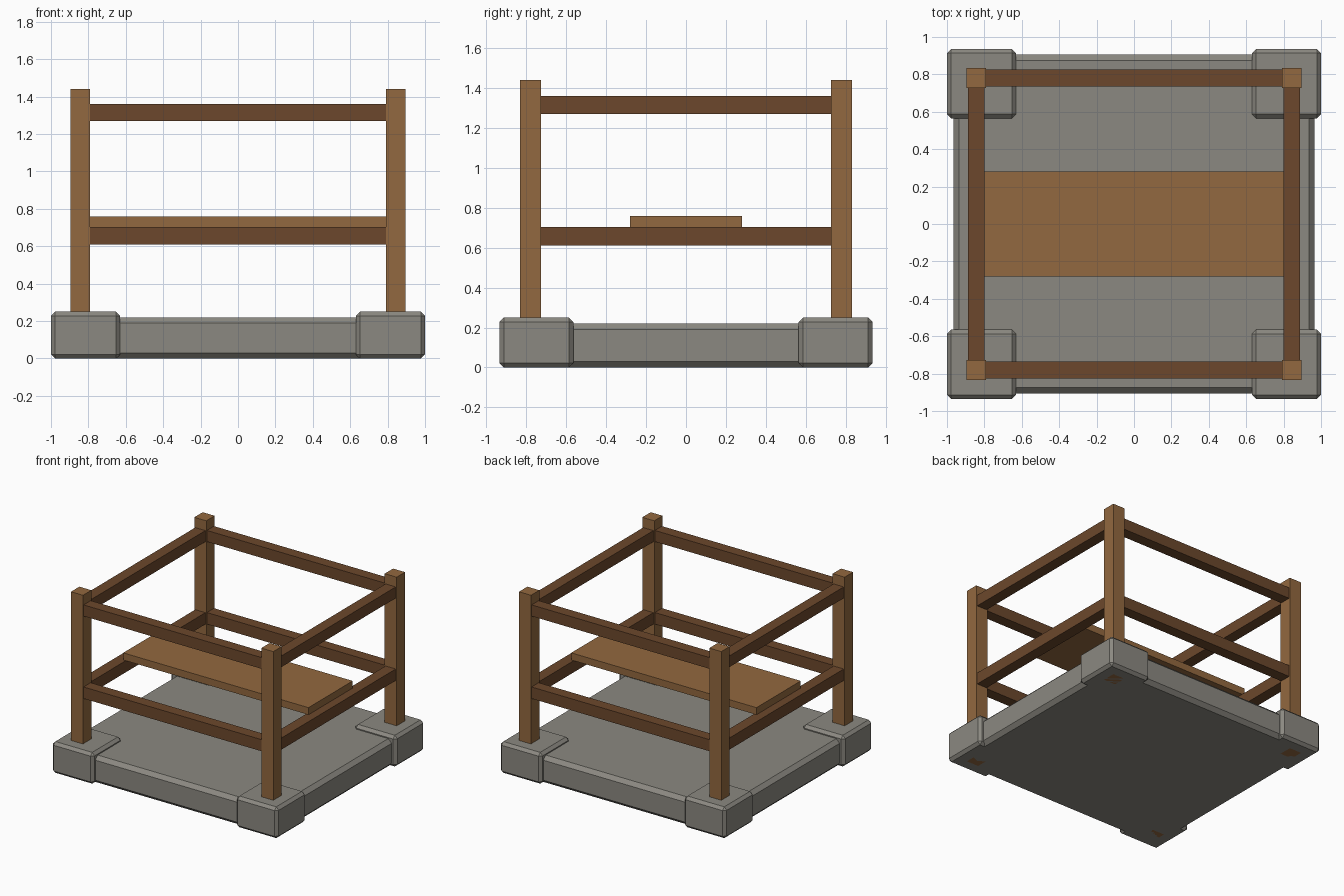
import bpy

cube = bpy.data.objects.get("Cube")
if cube:
    bpy.data.objects.remove(cube, do_unlink=True)


def material(name, rgb):
    mat = bpy.data.materials.new(name)
    mat.use_nodes = True
    mat.diffuse_color = (*rgb, 1)
    mat.node_tree.nodes["Principled BSDF"].inputs["Base Color"].default_value = (*rgb, 1)
    return mat


stone = material("grey stone", (0.26, 0.25, 0.22))
light_wood = material("light wood", (0.29, 0.14, 0.05))
dark_wood = material("dark wood", (0.15, 0.064, 0.025))


def box(name, mat, x, y, z, bevel=0):
    """Box spanning the given (low, high) ranges, with optional chamfered edges."""
    ranges = (x, y, z)
    bpy.ops.mesh.primitive_cube_add(size=1, location=[(a + b) / 2 for a, b in ranges])
    obj = bpy.context.object
    obj.name = name
    obj.scale = [b - a for a, b in ranges]
    bpy.ops.object.transform_apply(location=False, rotation=False, scale=True)
    obj.data.materials.append(mat)
    if bevel:
        mod = obj.modifiers.new("chamfer", 'BEVEL')
        mod.width = bevel
        mod.segments = 1
    return obj


def around(centre, half):
    return (centre - half, centre + half)


POST_X, POST_Y = 0.843, 0.78
POST_HALF, RAIL_HALF = 0.053, 0.045

# Stone floor slab
box("floor_slab", stone, (-0.965, 0.965), (-0.905, 0.905), (0, 0.22), 0.03)

# Corner footings and posts
for side, sx in (("left", 1), ("right", -1)):
    for end, sy in (("front", -1), ("back", 1)):
        label = f"{end}_{side}"
        box(f"{label}_footing", stone, around(sx * 0.815, 0.185),
            around(sy * 0.75, 0.185), (0, 0.25), 0.022)
        box(f"{label}_post", light_wood, around(sx * POST_X, POST_HALF),
            around(sy * POST_Y, POST_HALF), (0, 1.44))

# Upper and lower rails on all four sides
for level, z in (("lower", (0.61, 0.703)), ("upper", (1.27, 1.36))):
    for end, sy in (("front", -1), ("back", 1)):
        box(f"{level}_{end}_rail", dark_wood, (-POST_X, POST_X),
            around(sy * POST_Y, RAIL_HALF), z)
    for side, sx in (("left", 1), ("right", -1)):
        box(f"{level}_{side}_rail", dark_wood, around(sx * POST_X, RAIL_HALF),
            (-POST_Y, POST_Y), z)

# Plank resting on the lower side rails
box("plank", light_wood, (-0.82, 0.82), (-0.28, 0.28), (0.703, 0.76))
